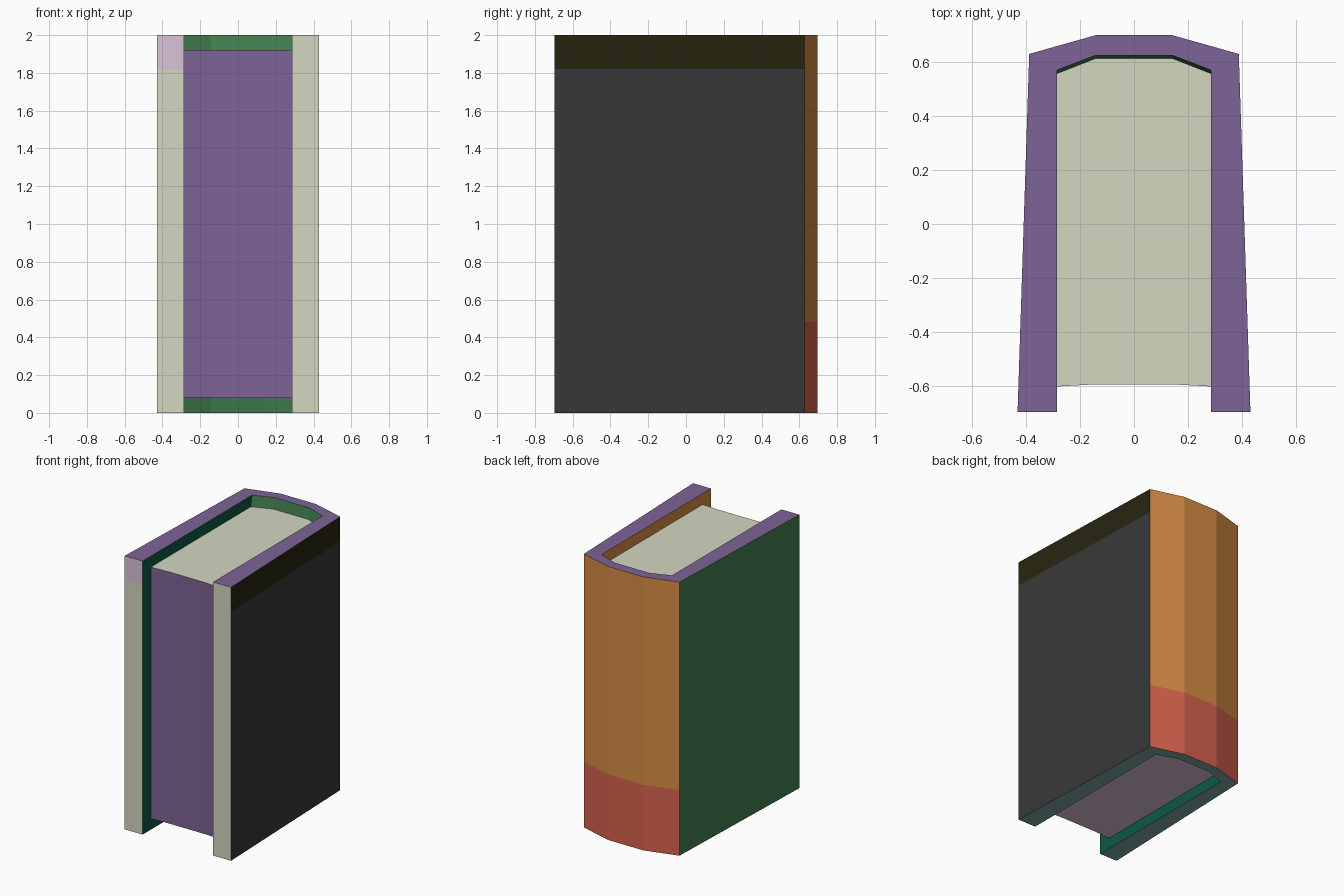
import bpy
import bmesh

if "Cube" in bpy.data.objects:
    bpy.data.objects.remove(bpy.data.objects["Cube"])


def linear(c):
    c = min(c / 255 / 0.93, 1.0)
    return c / 12.92 if c <= 0.04045 else ((c + 0.055) / 1.055) ** 2.4


PALETTE = {
    "purple": (117, 92, 139), "cream": (197, 200, 178), "pink": (203, 182, 200),
    "charcoal": (52, 52, 52), "dark olive": (36, 34, 15), "green": (62, 118, 74),
    "orange": (200, 130, 63), "red": (200, 92, 73), "teal": (13, 83, 63),
    "slate": (116, 156, 154),
}
MATS = {}
for mat_name, rgb in PALETTE.items():
    m = bpy.data.materials.new(mat_name)
    m.diffuse_color = (*[linear(c) for c in rgb], 1)
    m.use_nodes = True
    m.node_tree.nodes["Principled BSDF"].inputs["Base Color"].default_value = m.diffuse_color
    MATS[mat_name] = m
INDEX = {n: i for i, n in enumerate(PALETTE)}


def finish(bm, name):
    bmesh.ops.recalc_face_normals(bm, faces=bm.faces)
    mesh = bpy.data.meshes.new(name)
    bm.to_mesh(mesh)
    bm.free()
    for m in MATS.values():
        mesh.materials.append(m)
    obj = bpy.data.objects.new(name, mesh)
    bpy.context.collection.objects.link(obj)
    return obj


def mirrored(half):
    """Complete a left-to-right profile from its left half."""
    return half + [(-x, y) for x, y in reversed(half)]


def loft(bm, rings, colour):
    """Join stacked closed rings with quads, coloured by segment and height."""
    loops = [[bm.verts.new(p) for p in ring] for ring in rings]
    for low, high in zip(loops, loops[1:]):
        n = len(low)
        for i in range(n):
            j = (i + 1) % n
            f = bm.faces.new((low[i], low[j], high[j], high[i]))
            f.material_index = INDEX[colour(i, (low[i].co.z + high[i].co.z) / 2)]
    return loops


# Cover: U-shaped section with faceted spine, lofted through the colour bands
outer = mirrored([(-0.43, -0.695), (-0.387, 0.628), (-0.142, 0.697)])
inner_end = mirrored([(-0.285, -0.695), (-0.285, 0.568), (-0.142, 0.623)])
inner_mid = mirrored([(-0.285, -0.695), (-0.285, 0.555), (-0.142, 0.611)])


def cover_ring(z):
    inner = inner_end if z in (0, 2) else inner_mid
    return [(x, y, z) for x, y in outer + inner[::-1]]


def cover_colour(i, z):
    if i == 0:
        return "green"                                   # left board
    if i in (1, 2, 3):
        return "red" if z < 0.48 else "orange"           # spine
    if i == 4:
        return "dark olive" if z > 1.82 else "charcoal"  # right board
    if i == 5:
        return "cream"                                   # right board edge
    if i == 6:
        return "orange"                                  # inside right board
    if i == 10:
        return "teal"                                    # inside left board
    if i == 11:
        return "pink" if z > 1.82 else "cream"           # left board edge
    return "green"                                       # inside spine


bm = bmesh.new()
loops = loft(bm, [cover_ring(z) for z in (0, 0.08, 0.48, 1.82, 1.92, 2)], cover_colour)
for ring, col in ((loops[0], "slate"), (loops[-1], "purple")):
    for i in range(5):
        f = bm.faces.new((ring[i], ring[i + 1], ring[10 - i], ring[11 - i]))
        f.material_index = INDEX[col]
finish(bm, "book_cover")

# Page block: slightly hollow front edge, rounded back following the spine
pages = inner_mid[1:-1] + [(0.285, -0.6), (0.14, -0.592), (-0.14, -0.592), (-0.285, -0.6)]
bm = bmesh.new()
loops = loft(bm, [[(x, y, z) for x, y in pages] for z in (0.08, 1.92)],
             lambda i, z: "purple")
for ring, col in ((loops[0], "pink"), (loops[1], "cream")):
    f = bm.faces.new(ring)
    f.material_index = INDEX[col]
finish(bm, "page_block")
